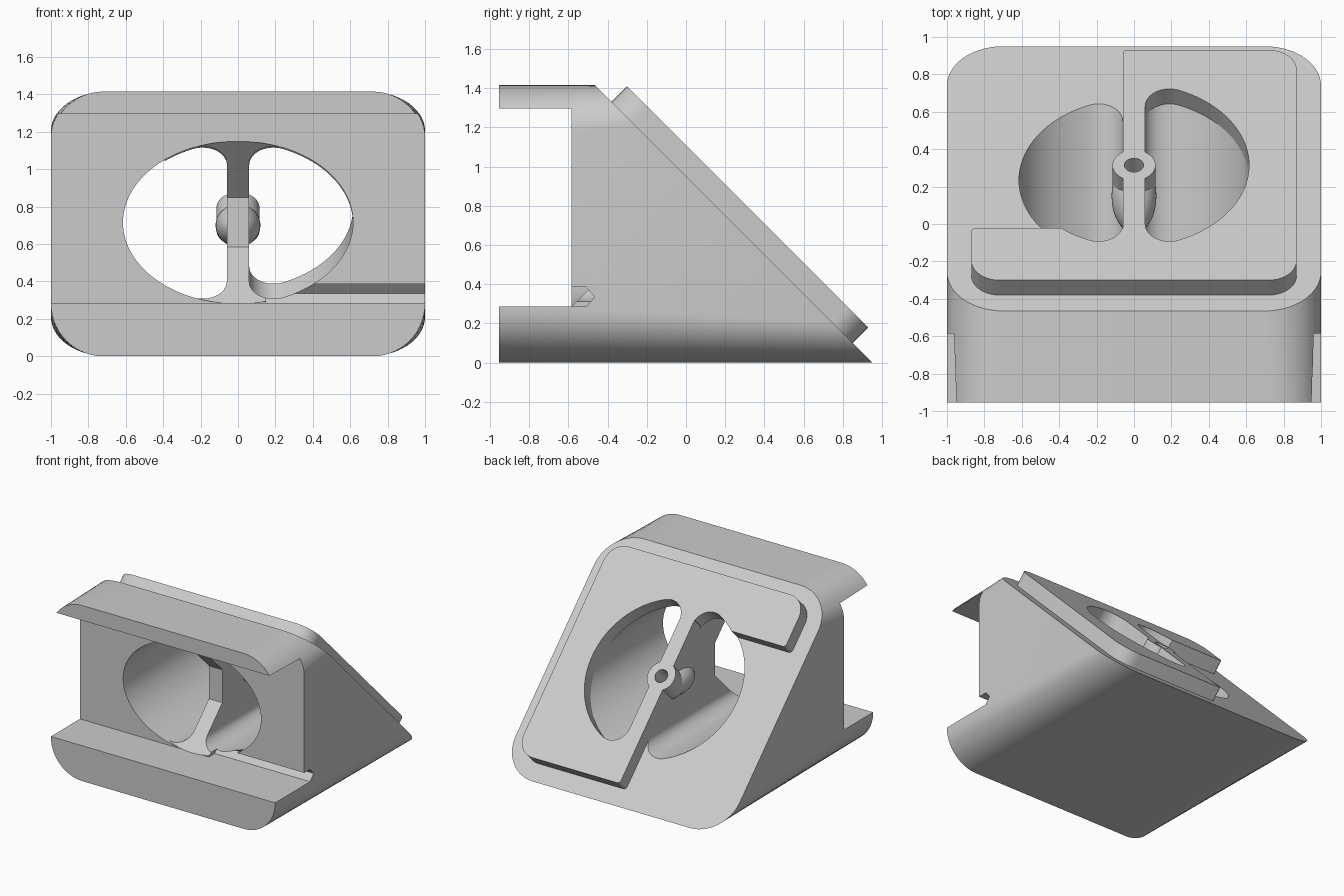
import bpy
import bmesh
from math import sin, cos, pi, sqrt, atan2, radians
from mathutils import Matrix, Vector

if "Cube" in bpy.data.objects:
    bpy.data.objects.remove(bpy.data.objects["Cube"], do_unlink=True)

grey = bpy.data.materials.new("plain grey")
grey.use_nodes = True
grey.diffuse_color = (0.6, 0.6, 0.6, 1)
grey.node_tree.nodes["Principled BSDF"].inputs["Base Color"].default_value = grey.diffuse_color

H = sqrt(0.5)
R, BAR, FILLET = 0.615, 0.06, 0.13
CENTRE = Vector((0, 0.235, 0.715))
# Frames: the sloped face, the horizontal tunnel and the side profile
SLOPE = Matrix(((1, 0, 0, 0), (0, H, H, CENTRE.y), (0, -H, H, CENTRE.z), (0, 0, 0, 1)))
TUNNEL = Matrix(((1, 0, 0, 0), (0, 0, 1, 0), (0, H, 0, CENTRE.z), (0, 0, 0, 1)))
SIDE = Matrix(((0, 0, 1, 0), (1, 0, 0, 0), (0, 1, 0, 0), (0, 0, 0, 1)))


def loft(name, ring_a, ring_b):
    bm = bmesh.new()
    a = [bm.verts.new(p) for p in ring_a]
    b = [bm.verts.new(p) for p in ring_b]
    bm.faces.new(a)
    bm.faces.new(b)
    n = len(a)
    for i in range(n):
        j = (i + 1) % n
        bm.faces.new((a[i], a[j], b[j], b[i]))
    bmesh.ops.recalc_face_normals(bm, faces=bm.faces)
    mesh = bpy.data.meshes.new(name)
    bm.to_mesh(mesh)
    bm.free()
    mesh.materials.append(grey)
    ob = bpy.data.objects.new(name, mesh)
    bpy.context.collection.objects.link(ob)
    return ob


def prism(name, outline, frame, near, far):
    return loft(name, *[[frame @ Vector((p[0], p[1], d)) for p in outline] for d in (near, far)])


def combine(target, tool, operation="DIFFERENCE"):
    mod = target.modifiers.new("cut", "BOOLEAN")
    mod.operation = operation
    mod.solver = "EXACT"
    mod.object = tool
    bpy.context.view_layer.objects.active = target
    bpy.ops.object.modifier_apply(modifier=mod.name)
    bpy.data.objects.remove(tool, do_unlink=True)


def rounded(corners, radii, steps=10):
    """Round the right-angled corners of an outline; each radius is an (x, y) pair."""
    out = []
    n = len(corners)
    for i, c in enumerate(corners):
        p = Vector(c)
        r = Vector(radii[i])
        a = (Vector(corners[i - 1]) - p).normalized() * r
        b = (Vector(corners[(i + 1) % n]) - p).normalized() * r
        for k in range(steps + 1):
            t = k / steps * pi / 2
            out.append(p + a + b - b * cos(t) - a * sin(t))
    return out


def circle(r, n=64):
    return [(r * cos(2 * pi * i / n), r * sin(2 * pi * i / n)) for i in range(n)]


def half_opening(side):
    """D-shaped outline beside the bar, with rounded tips."""
    cx = BAR + FILLET
    cy = sqrt((R - FILLET) ** 2 - cx ** 2)
    top = atan2(cy, cx)
    pts = [(R * cos(top * k / 20), R * sin(top * k / 20)) for k in range(-20, 21)]
    arc = [top + (pi - top) * k / 12 for k in range(1, 13)]
    tip = [(cx + FILLET * cos(t), cy + FILLET * sin(t)) for t in arc]
    pts += tip + [(x, -y) for x, y in reversed(tip)]
    return [(side * x, y) for x, y in pts]


# Body: rounded block running back to the 45 degree face
box = [(-1, 0), (1, 0), (1, 1.415), (-1, 1.415)]
front = rounded(box, [(0.28, 0.28)] * 4, 14)
back = rounded(box, [(0.3, 0.21)] * 4, 14)
body = loft("body", [(x, -0.955, z) for x, z in front], [(x, 0.95 - z, z) for x, z in back])

# Front recess between the two lips
recess = [(-1.2, 0.285), (-0.585, 0.285), (-0.585, 1.295), (-1.2, 1.295)]
combine(body, prism("recess", recess, SIDE, -1.2, 1.2))

# Tunnel in two halves, leaving a central rib
for s in (-1, 1):
    combine(body, prism("tunnel", half_opening(s), TUNNEL, -0.6, 1.3))

# Flared cut into the front of the rib
flare = [(-0.6, 0.27), (-0.285, 0.585), (-0.285, 0.85), (-0.6, 1.165)]
flare_cut = prism("flare", flare, SIDE, -0.3, 0.3)
combine(flare_cut, prism("flare_limit", circle(R - 0.001, 96), TUNNEL, -0.7, 0.3), "INTERSECT")
combine(body, flare_cut)

# Cable groove leading out of the tunnel on one side
groove = [(-0.6, 0.285), (-0.51, 0.285), (-0.465, 0.335), (-0.51, 0.385), (-0.6, 0.385)]
combine(body, prism("groove", groove, SIDE, 0.15, 1.2))

# Raised plate on the sloped face, with one quarter left out
E, LEDGE, THICK = 0.87, -0.477, 0.113
corners = [(-E, -E), (E, -E), (E, E), (-BAR, E), (-BAR, LEDGE), (-E, LEDGE)]
radii = [(r, r) for r in (0.15, 0.15, 0.15, 0.025, 0.001, 0.025)]
plate = prism("raised_plate", rounded(corners, radii), SLOPE, -0.01, THICK)
for s in (-1, 1):
    combine(plate, prism("opening", half_opening(s), SLOPE, -0.3, 0.3))

# Hub on the bar, with a tapering boss behind it
hub = prism("hub", circle(0.115, 48), SLOPE, -0.06, THICK)
bpy.ops.mesh.primitive_uv_sphere_add(segments=32, ring_count=20, location=(0, 0.15, 0.7))
boss = bpy.context.object
boss.name = "hub_boss"
boss.scale = (0.12, 0.2, 0.115)
bpy.ops.object.transform_apply(location=True, rotation=False, scale=True)
boss.data.materials.append(grey)

# Screw hole through the hub
parts = [body, plate, hub, boss]
for ob in parts:
    combine(ob, prism("screw_hole", circle(0.052, 32), SLOPE, -0.14, 0.3))

bpy.ops.object.select_all(action="DESELECT")
for ob in parts:
    ob.select_set(True)
bpy.context.view_layer.objects.active = body
bpy.ops.object.shade_smooth_by_angle(angle=radians(30))
